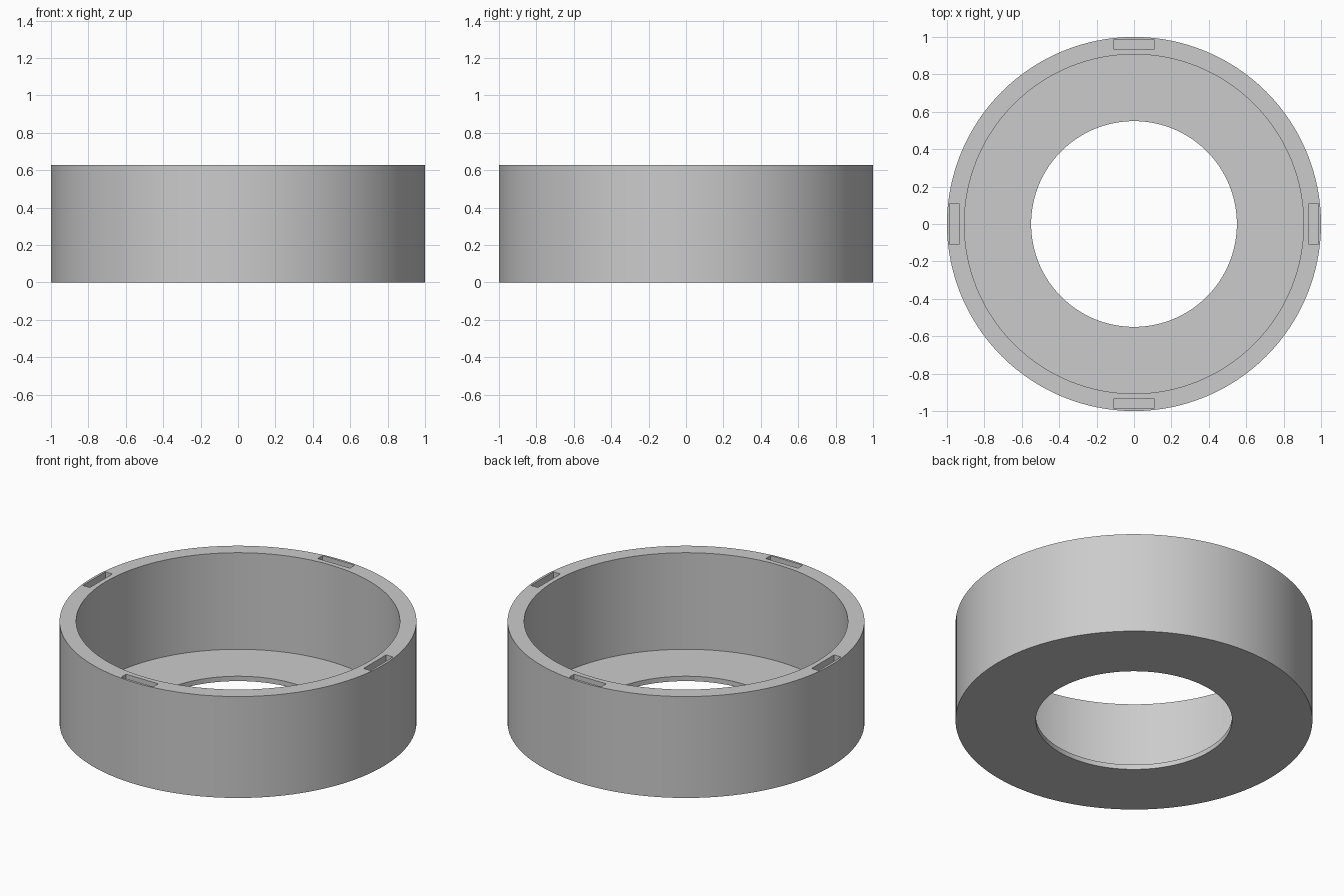
import bpy
import bmesh
import math
from mathutils import Matrix

if "Cube" in bpy.data.objects:
    bpy.data.objects.remove(bpy.data.objects["Cube"])

OUTER, INNER, HOLE = 1.0, 0.907, 0.55
HEIGHT, FLOOR = 0.627, 0.03
SEGMENTS = 128
SLOT_SIZE, SLOT_RADIUS, SLOT_DEPTH = (0.22, 0.048), 0.96, 0.11

grey = bpy.data.materials.new("plain grey")
grey.use_nodes = True
colour = (0.6, 0.6, 0.6, 1)
grey.diffuse_color = colour
grey.node_tree.nodes["Principled BSDF"].inputs["Base Color"].default_value = colour


def make_object(name, bm):
    bmesh.ops.recalc_face_normals(bm, faces=bm.faces)
    mesh = bpy.data.meshes.new(name)
    bm.to_mesh(mesh)
    bm.free()
    mesh.materials.append(grey)
    obj = bpy.data.objects.new(name, mesh)
    bpy.context.collection.objects.link(obj)
    return obj


# Ring housing: an L-shaped wall and floor section turned around z
bm = bmesh.new()
profile = [(HOLE, 0), (OUTER, 0), (OUTER, HEIGHT),
           (INNER, HEIGHT), (INNER, FLOOR), (HOLE, FLOOR)]
points = [bm.verts.new((r, 0, z)) for r, z in profile]
edges = [bm.edges.new((a, b)) for a, b in zip(points, points[1:] + points[:1])]
bmesh.ops.spin(bm, geom=points + edges, cent=(0, 0, 0), axis=(0, 0, 1),
               angle=math.tau, steps=SEGMENTS, use_merge=True)
bmesh.ops.remove_doubles(bm, verts=bm.verts, dist=0.0001)
housing = make_object("ring_housing", bm)

# Four pockets sunk into the rim, a quarter turn apart
bm = bmesh.new()
for quarter in range(4):
    place = (Matrix.Rotation(quarter * math.pi / 2, 4, "Z")
             @ Matrix.Translation((0, SLOT_RADIUS, HEIGHT))
             @ Matrix.Diagonal((*SLOT_SIZE, 2 * SLOT_DEPTH, 1)))
    bmesh.ops.create_cube(bm, size=1, matrix=place)
cutter = make_object("rim_slot_cutter", bm)
cutter.hide_render = True

cut = housing.modifiers.new("rim slots", "BOOLEAN")
cut.operation = "DIFFERENCE"
cut.solver = "EXACT"
cut.object = cutter

bpy.context.view_layer.objects.active = housing
housing.select_set(True)
bpy.ops.object.modifier_apply(modifier=cut.name)
bpy.data.objects.remove(cutter)
bpy.ops.object.shade_smooth_by_angle(angle=math.radians(30))
